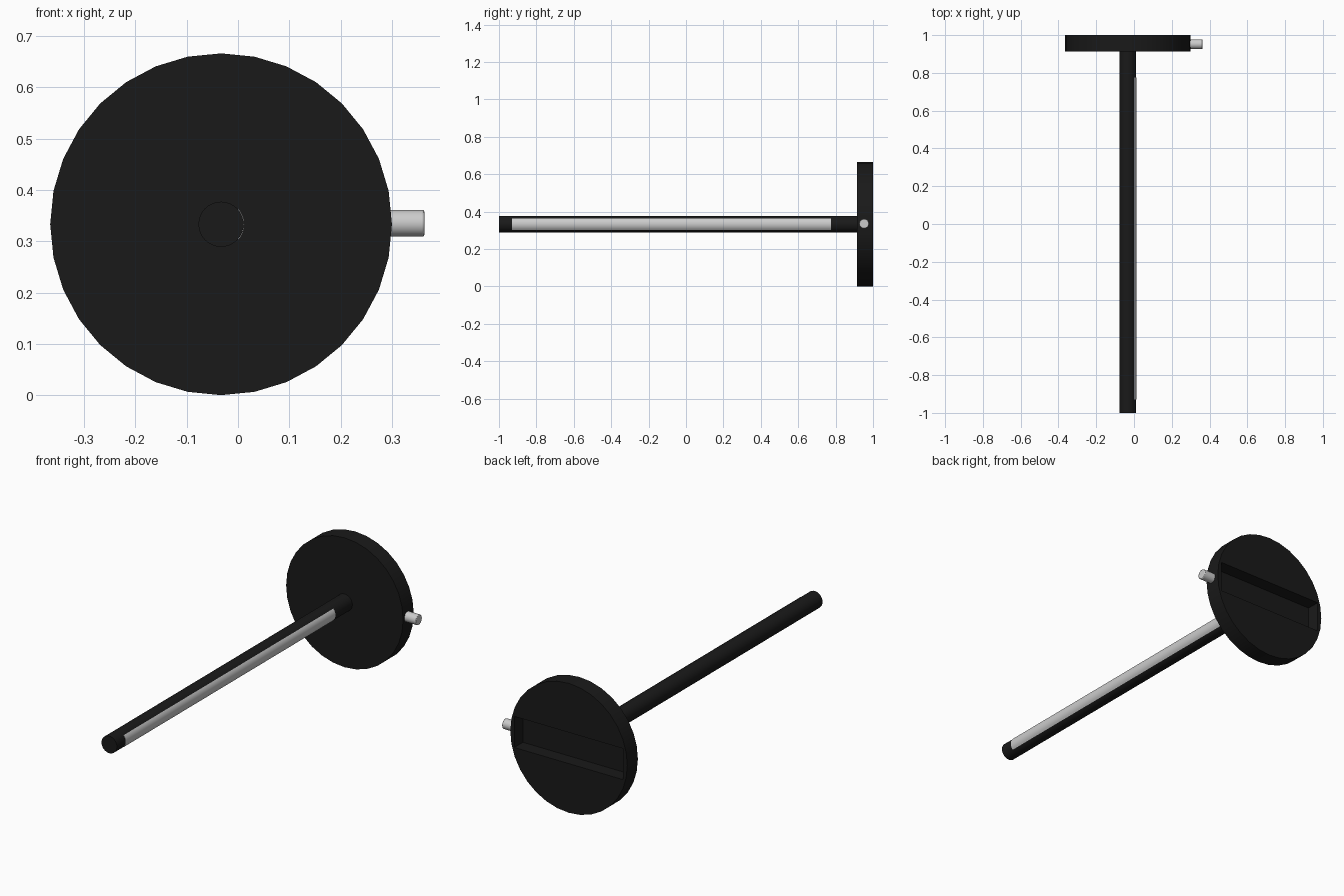
import bpy, bmesh
from math import pi, sin, cos, radians

if "Cube" in bpy.data.objects:
    bpy.data.objects.remove(bpy.data.objects["Cube"])

CX, CZ = -0.033, 0.333   # shared axis of the stem and the wall plate

black = bpy.data.materials.new("black_finish")
black.diffuse_color = (0.01, 0.01, 0.01, 1)
black.use_nodes = True
black.node_tree.nodes["Principled BSDF"].inputs["Base Color"].default_value = black.diffuse_color


def cylinder(name, radius, length, loc, axis, sides=32, mat=None, bevel=0):
    rot = (pi / 2, 0, 0) if axis == 'Y' else (0, pi / 2, 0)
    bpy.ops.mesh.primitive_cylinder_add(vertices=sides, radius=radius, depth=length,
                                        location=loc, rotation=rot)
    ob = bpy.context.object
    ob.name = name
    if mat:
        ob.data.materials.append(mat)
    bpy.ops.object.shade_smooth_by_angle(angle=radians(35))
    if bevel:
        mod = ob.modifiers.new("soft_edge", 'BEVEL')
        mod.width, mod.segments = bevel, 2
    return ob


# Round wall plate with a mounting recess in its back
plate = cylinder("wall_plate", 0.333, 0.086, (CX, 0.957, CZ), 'Y', 32, black)
bpy.ops.mesh.primitive_cube_add(size=1, location=(CX, 1.0, CZ))
cutter = bpy.context.object
cutter.name = "recess_cutter"
cutter.dimensions = (0.62, 0.14, 0.16)
bpy.ops.object.transform_apply(location=False, rotation=False, scale=True)
cut = plate.modifiers.new("recess", 'BOOLEAN')
cut.object, cut.operation, cut.solver = cutter, 'DIFFERENCE', 'EXACT'
bpy.context.view_layer.objects.active = plate
bpy.ops.object.modifier_apply(modifier="recess")
bpy.data.objects.remove(cutter)

# Long stem projecting to the front
cylinder("stem", 0.044, 1.92, (CX, -0.04, CZ), 'Y', 32, black)

# Curved light diffuser along the right side of the stem
bm = bmesh.new()
arc = [radians(-43 + 86 * i / 10) for i in range(11)]
profile = [(CX + 0.0452 * cos(a), CZ + 0.0452 * sin(a)) for a in arc]
face = bm.faces.new([bm.verts.new((x, -0.93, z)) for x, z in profile])
ext = bmesh.ops.extrude_face_region(bm, geom=[face])
bmesh.ops.translate(bm, vec=(0, 1.705, 0),
                    verts=[g for g in ext["geom"] if isinstance(g, bmesh.types.BMVert)])
bmesh.ops.recalc_face_normals(bm, faces=bm.faces)
mesh = bpy.data.meshes.new("light_diffuser")
bm.to_mesh(mesh)
bm.free()
diffuser = bpy.data.objects.new("light_diffuser", mesh)
bpy.context.collection.objects.link(diffuser)
bpy.ops.object.select_all(action='DESELECT')
diffuser.select_set(True)
bpy.context.view_layer.objects.active = diffuser
bpy.ops.object.shade_smooth_by_angle(angle=radians(35))

# Switch knob on the plate rim
cylinder("switch_knob", 0.026, 0.08, (0.323, 0.952, CZ + 0.002), 'X', 24, bevel=0.003)
